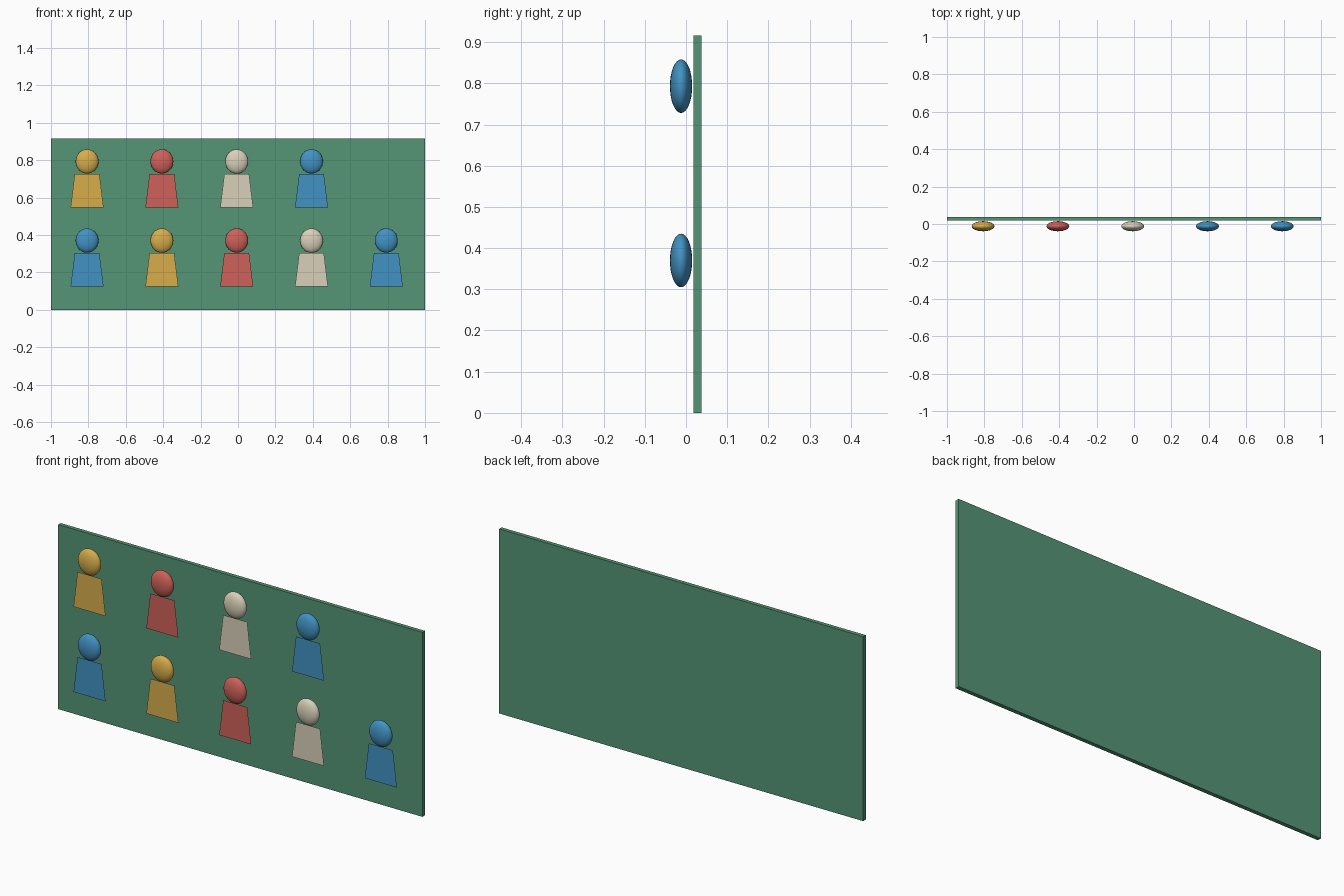
import bpy
import bmesh
from mathutils import Matrix

if "Cube" in bpy.data.objects:
    bpy.data.objects.remove(bpy.data.objects["Cube"])


def material(name, rgb):
    m = bpy.data.materials.new(name)
    m.diffuse_color = (*rgb, 1)
    m.use_nodes = True
    m.node_tree.nodes["Principled BSDF"].inputs["Base Color"].default_value = m.diffuse_color
    return m


def add_object(name, bm, mat, location):
    mesh = bpy.data.meshes.new(name)
    bm.to_mesh(mesh)
    bm.free()
    mesh.materials.append(mat)
    ob = bpy.data.objects.new(name, mesh)
    ob.location = location
    bpy.context.collection.objects.link(ob)
    return ob


green = material("board_green", (0.09, 0.30, 0.18))
colours = [
    material("blue", (0.055, 0.29, 0.55)),
    material("yellow", (0.68, 0.42, 0.07)),
    material("red", (0.62, 0.12, 0.10)),
    material("cream", (0.69, 0.63, 0.48)),
]

# backing board
BOARD_H = 0.916
bm = bmesh.new()
bmesh.ops.create_cube(bm, size=1, matrix=Matrix.Diagonal((2, 0.02, BOARD_H, 1)))
add_object("board", bm, green, (0, 0.028, BOARD_H / 2))


def figure(label, x, z, mat):
    y = -0.012
    # flattened ball head
    bm = bmesh.new()
    bmesh.ops.create_uvsphere(bm, u_segments=24, v_segments=16, radius=1,
                              matrix=Matrix.Diagonal((0.061, 0.027, 0.065, 1)))
    for f in bm.faces:
        f.smooth = True
    add_object("head_" + label, bm, mat, (x, y, z))
    # flat tapered body, a single sheet facing the front
    bm = bmesh.new()
    corners = [(-0.088, -0.245), (0.088, -0.245), (0.066, -0.066), (-0.066, -0.066)]
    bm.faces.new([bm.verts.new((px, 0, pz)) for px, pz in corners])
    add_object("body_" + label, bm, mat, (x, y, z))


# two rows of figures, colours cycling and shifted by one in the upper row
for row, (z, count) in enumerate([(0.37, 5), (0.793, 4)]):
    for i in range(count):
        figure(f"{row + 1}_{i + 1}", -0.807 + 0.4 * i, z, colours[(i + row) % 4])
